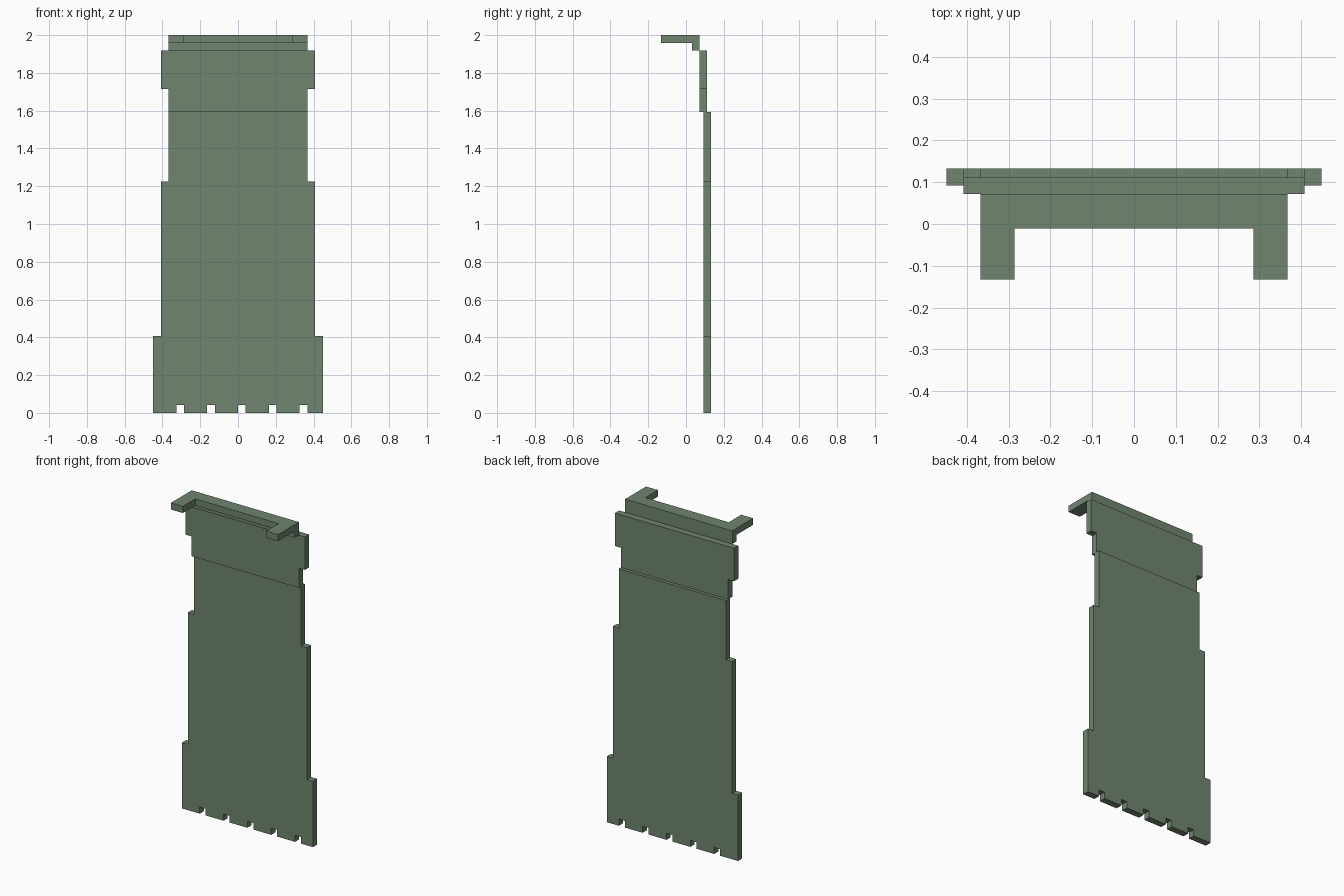
import bpy
import bmesh

U = 2 / 49  # one cell of the block layout

cube = bpy.data.objects.get("Cube")
if cube:
    bpy.data.objects.remove(cube, do_unlink=True)

green = bpy.data.materials.new("muted_green")
green.use_nodes = True
green.diffuse_color = (0.16, 0.235, 0.16, 1)
green.node_tree.nodes["Principled BSDF"].inputs["Base Color"].default_value = green.diffuse_color


def extrude_outline(name, points, direction):
    """Flat polygon given in cells, extruded along a vector in cells."""
    bm = bmesh.new()
    face = bm.faces.new([bm.verts.new([c * U for c in p]) for p in points])
    result = bmesh.ops.extrude_face_region(bm, geom=[face])
    moved = [g for g in result["geom"] if isinstance(g, bmesh.types.BMVert)]
    bmesh.ops.translate(bm, verts=moved, vec=[c * U for c in direction])
    bmesh.ops.recalc_face_normals(bm, faces=bm.faces)
    mesh = bpy.data.meshes.new(name)
    bm.to_mesh(mesh)
    bm.free()
    mesh.materials.append(green)
    obj = bpy.data.objects.new(name, mesh)
    bpy.context.collection.objects.link(obj)
    return obj


def stepped_panel(name, steps, front, notches=()):
    """Upright panel, one cell thick; steps are (half width, bottom, top)."""
    right = [(w, z) for w, low, high in steps for z in (low, high)]
    outline = right + [(-x, z) for x, z in reversed(right)]
    for x in notches:  # square gaps in the bottom edge, left to right
        outline += [(x, 0), (x, 1), (x + 1, 1), (x + 1, 0)]
    return extrude_outline(name, [(x, front, z) for x, z in outline], (0, 1, 0))


# Long hanging panel with a notched hem
stepped_panel("lower_panel", [(11, 0, 10), (10, 10, 30), (9, 30, 39)], 2.25,
              notches=range(-8, 9, 4))

# Shoulder panel, set slightly forward
stepped_panel("upper_panel", [(9, 39, 42), (10, 42, 47)], 1.75)

# Strip under the back of the collar
stepped_panel("collar_back", [(9, 47, 48)], 0.75)

# U-shaped collar lying flat over the shoulders
half = [(9, 1.75), (9, -3.25), (7, -3.25), (7, -0.25)]
collar = half + [(-x, y) for x, y in reversed(half)]
extrude_outline("collar_top", [(x, y, 48) for x, y in collar], (0, 0, 1))
